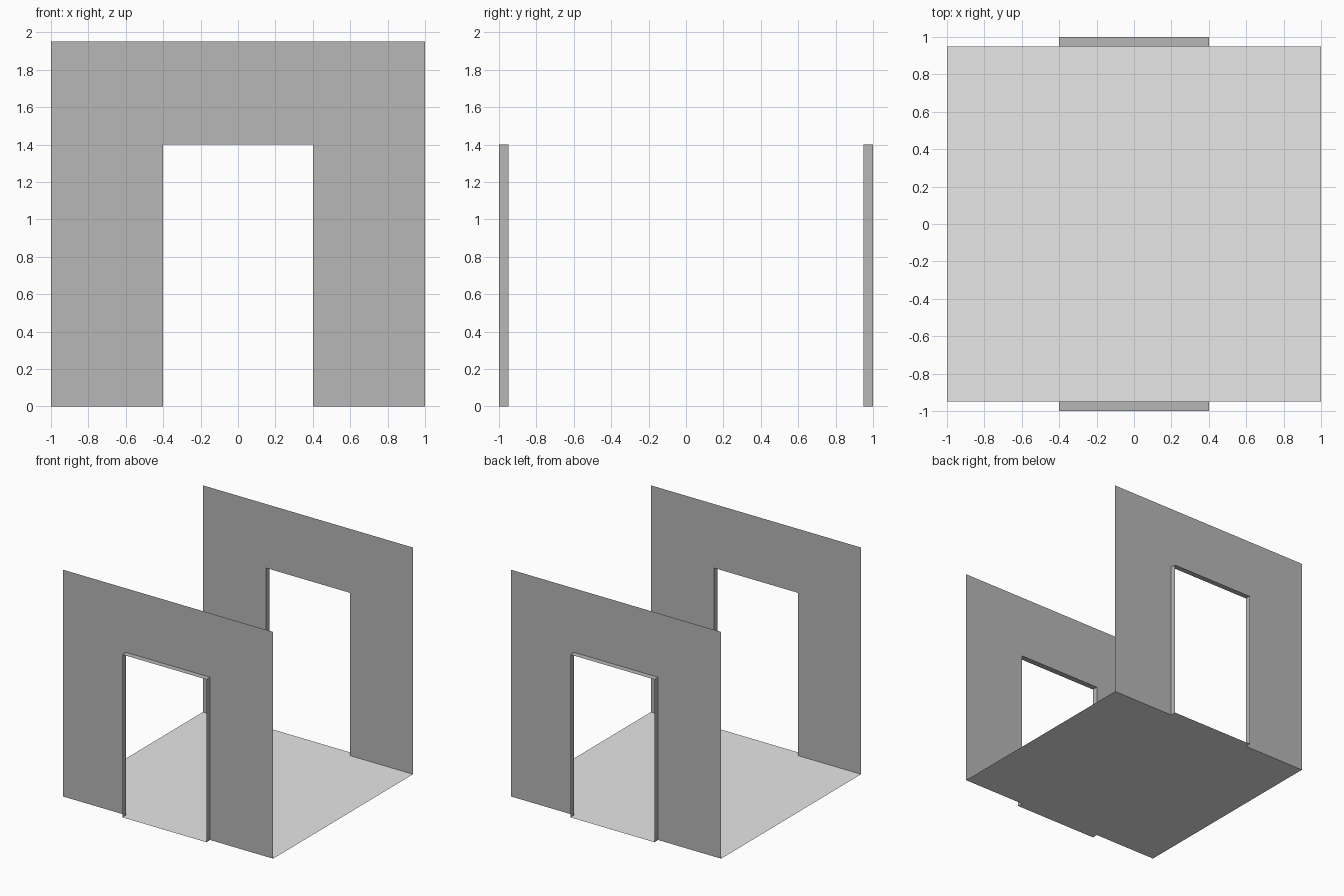
import bpy

cube = bpy.data.objects.get("Cube")
if cube:
    bpy.data.objects.remove(cube, do_unlink=True)

HALF_X, WALL_Y, OUTER_Y = 1.0, 0.95, 1.0
HEIGHT, DOOR_X, DOOR_Z = 1.95, 0.4, 1.4


def make_material(name, value):
    mat = bpy.data.materials.new(name)
    mat.use_nodes = True
    colour = (value, value, value, 1)
    mat.diffuse_color = colour
    mat.node_tree.nodes["Principled BSDF"].inputs["Base Color"].default_value = colour
    return mat


floor_grey = make_material("light floor grey", 0.8)
wall_grey = make_material("mid wall grey", 0.475)


def make_sheet(name, verts, faces, mat):
    mesh = bpy.data.meshes.new(name)
    mesh.from_pydata(verts, [], faces)
    mesh.materials.append(mat)
    obj = bpy.data.objects.new(name, mesh)
    bpy.context.collection.objects.link(obj)
    return obj


def floor_panel(name, x, y0, y1):
    y0, y1 = sorted((y0, y1))
    make_sheet(name, [(-x, y0, 0), (x, y0, 0), (x, y1, 0), (-x, y1, 0)],
               [(0, 1, 2, 3)], floor_grey)


# Doorway outline, left foot to right foot, and the wall outline around it
door = [(-DOOR_X, 0), (-DOOR_X, DOOR_Z), (DOOR_X, DOOR_Z), (DOOR_X, 0)]
outer = [(-HALF_X, 0), (-HALF_X, HEIGHT), (HALF_X, HEIGHT), (HALF_X, 0)]

floor_panel("floor", HALF_X, -WALL_Y, WALL_Y)

for side, label in ((-1, "front"), (1, "back")):
    near, far = side * WALL_Y, side * OUTER_Y

    # Thin wall: left pier, header and right pier around the doorway
    verts = [(x, near, z) for x, z in outer + door]
    verts += [(x, near, DOOR_Z) for x in (-HALF_X, HALF_X)]
    faces = [(0, 4, 5, 8), (8, 5, 6, 9, 2, 1), (7, 3, 9, 6)]
    if side > 0:
        faces = [f[::-1] for f in faces]
    make_sheet(label + "_wall", verts, faces, wall_grey)

    # Door reveal: two jambs and a lintel projecting outward
    verts = [(x, y, z) for y in (near, far) for x, z in door]
    faces = [(i, i + 1, i + 5, i + 4) for i in range(3)]
    if side < 0:
        faces = [f[::-1] for f in faces]
    make_sheet(label + "_door_reveal", verts, faces, wall_grey)

    floor_panel(label + "_threshold", DOOR_X, near, far)
